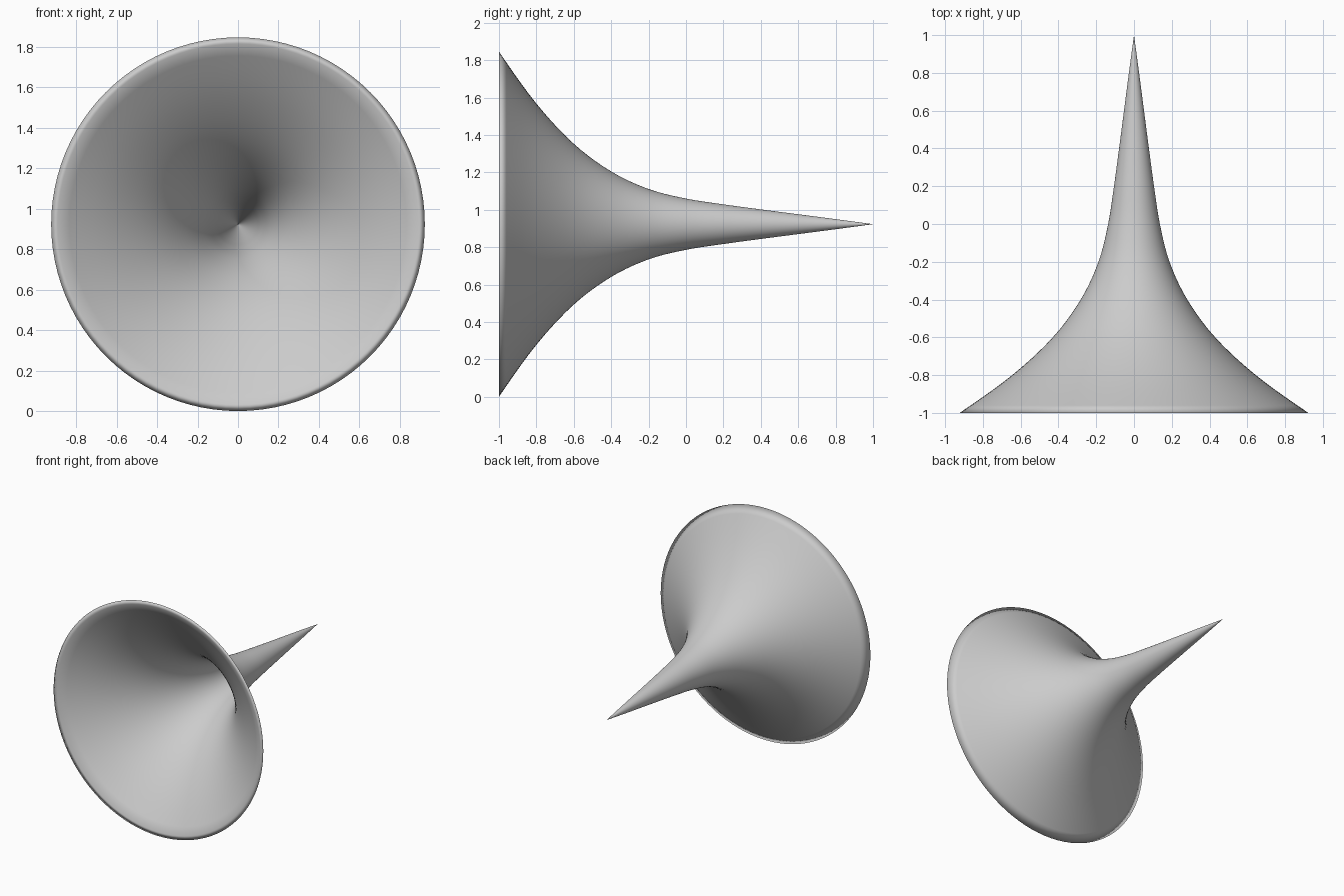
import bpy, bmesh, math

if "Cube" in bpy.data.objects:
    bpy.data.objects.remove(bpy.data.objects["Cube"])

CENTRE_Z, SEGMENTS, SUB, WALL = 0.923, 96, 5, 0.018
# horn radius at even steps of 0.2 from the mouth (y=-1) to the tip (y=1)
RADII = [0.923, 0.645, 0.43, 0.282, 0.188, 0.137, 0.106, 0.079, 0.053, 0.027, 0.0]


def smooth_profile(radii):
    # Catmull-Rom curve through the radii, returned as (y, r) points
    ext = [2 * radii[0] - radii[1] + 0.03] + radii + [-radii[-2]]
    pts = []
    for i in range(len(radii) - 1):
        a, b, c, d = ext[i:i + 4]
        for k in range(SUB):
            t = k / SUB
            r = 0.5 * (2 * b + (c - a) * t + (2 * a - 5 * b + 4 * c - d) * t * t
                       + (3 * b - a - 3 * c + d) * t ** 3)
            pts.append((-1 + 0.2 * (i + t), r))
    return pts + [(1.0, 0.0)]


def inner_profile(outer):
    # outer curve pushed inward by the wall thickness, closed on the axis
    pts = []
    for i, (y, r) in enumerate(outer):
        y0, r0 = outer[max(i - 1, 0)]
        y1, r1 = outer[min(i + 1, len(outer) - 1)]
        rr = r - WALL * math.hypot(1, (r1 - r0) / (y1 - y0))
        if rr < 0.003:
            return pts + [(y, 0.0)]
        pts.append((y, rr))


outer = smooth_profile(RADII)
profile = outer[::-1] + inner_profile(outer)

# horn: double-walled profile spun around the y axis
bm = bmesh.new()
verts = [bm.verts.new((r, y, 0)) for y, r in profile]
edges = [bm.edges.new(p) for p in zip(verts, verts[1:])]
bmesh.ops.spin(bm, geom=verts + edges, cent=(0, 0, 0), axis=(0, 1, 0),
               angle=math.tau, steps=SEGMENTS, use_merge=True)
bmesh.ops.remove_doubles(bm, verts=bm.verts, dist=1e-5)
bmesh.ops.recalc_face_normals(bm, faces=bm.faces)
for f in bm.faces:
    f.smooth = True
mesh = bpy.data.meshes.new("horn")
bm.to_mesh(mesh)
bm.free()
horn = bpy.data.objects.new("horn", mesh)
horn.location.z = CENTRE_Z
bpy.context.collection.objects.link(horn)
